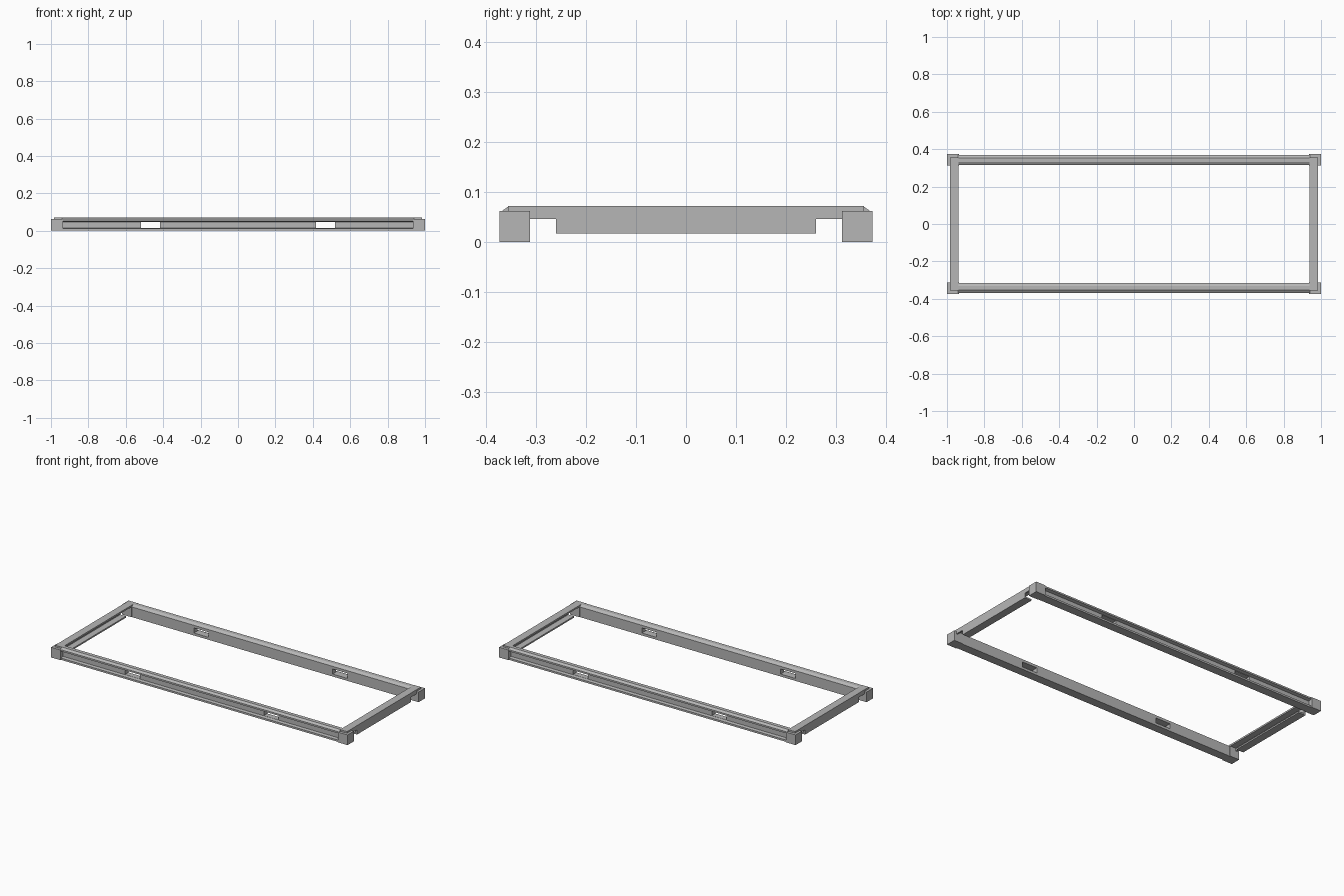
import bpy
import bmesh
from mathutils import Vector

if "Cube" in bpy.data.objects:
    bpy.data.objects.remove(bpy.data.objects["Cube"])

# One flat steel colour
steel = bpy.data.materials.new("steel_grey")
steel.use_nodes = True
GREY = (0.47, 0.47, 0.47, 1)
steel.diffuse_color = GREY
steel.node_tree.nodes["Principled BSDF"].inputs["Base Color"].default_value = GREY


def extrude(name, outline, place, start, end):
    """Sweep a closed outline between two stations; place maps (u, v, station) to a point."""
    bm = bmesh.new()
    face = bm.faces.new([bm.verts.new(place(u, v, start)) for u, v in outline])
    step = Vector(place(0, 0, end)) - Vector(place(0, 0, start))
    grown = bmesh.ops.extrude_face_region(bm, geom=[face], use_keep_orig=True)["geom"]
    moved = [g for g in grown if isinstance(g, bmesh.types.BMVert)]
    bmesh.ops.translate(bm, vec=step, verts=moved)
    bmesh.ops.recalc_face_normals(bm, faces=bm.faces)
    mesh = bpy.data.meshes.new(name)
    bm.to_mesh(mesh)
    bm.free()
    mesh.materials.append(steel)
    obj = bpy.data.objects.new(name, mesh)
    bpy.context.collection.objects.link(obj)
    return obj


def box(name, x, y, z):
    outline = [(x[0], y[0]), (x[1], y[0]), (x[1], y[1]), (x[0], y[1])]
    return extrude(name, outline, lambda u, v, s: (u, v, s), *z)


def cut(obj, cutter):
    """Subtract the cutter, bake the result and discard the cutter."""
    mod = obj.modifiers.new("cut", "BOOLEAN")
    mod.operation = "DIFFERENCE"
    mod.solver = "EXACT"
    mod.object = cutter
    graph = bpy.context.evaluated_depsgraph_get()
    baked = bpy.data.meshes.new_from_object(obj.evaluated_get(graph))
    obj.modifiers.clear()
    obj.data = baked
    bpy.data.objects.remove(cutter)


# Long rails: chamfered top, shallow recess along the outer face
rail_profile = [(0.315, 0), (0.368, 0), (0.368, 0.011), (0.348, 0.014),
                (0.348, 0.048), (0.368, 0.052), (0.368, 0.062),
                (0.354, 0.072), (0.331, 0.072), (0.315, 0.062)]
for side, word in ((-1, "front"), (1, "back")):
    rail = extrude(word + "_rail", rail_profile,
                   lambda u, v, s: (s, side * u, v), -0.94, 0.94)
    # Lifting pockets through the rail
    for x in (-0.468, 0.468):
        span = sorted((side * 0.29, side * 0.4))
        cut(rail, box("pocket_cutter", (x - 0.05, x + 0.05), span, (0.015, 0.046)))

# End beams: channels open inward, shortened below to leave notches
beam_profile = [(0.938, 0.017), (0.985, 0.017), (0.985, 0.072), (0.938, 0.072),
                (0.938, 0.062), (0.976, 0.062), (0.976, 0.026), (0.938, 0.026)]
for side, word in ((-1, "right"), (1, "left")):
    beam = extrude(word + "_end_beam", beam_profile,
                   lambda u, v, s: (side * u, s, v), -0.356, 0.356)
    for end in (-1, 1):
        span_x = sorted((side * 0.9, side * 1.02))
        span_y = sorted((end * 0.26, end * 0.4))
        cut(beam, box("notch_cutter", span_x, span_y, (0, 0.046)))

    # Corner blocks
    for end, end_word in ((-1, "front"), (1, "back")):
        box(f"{end_word}_{word}_corner_block", sorted((side * 0.936, side)),
            sorted((end * 0.312, end * 0.373)), (0, 0.062))
